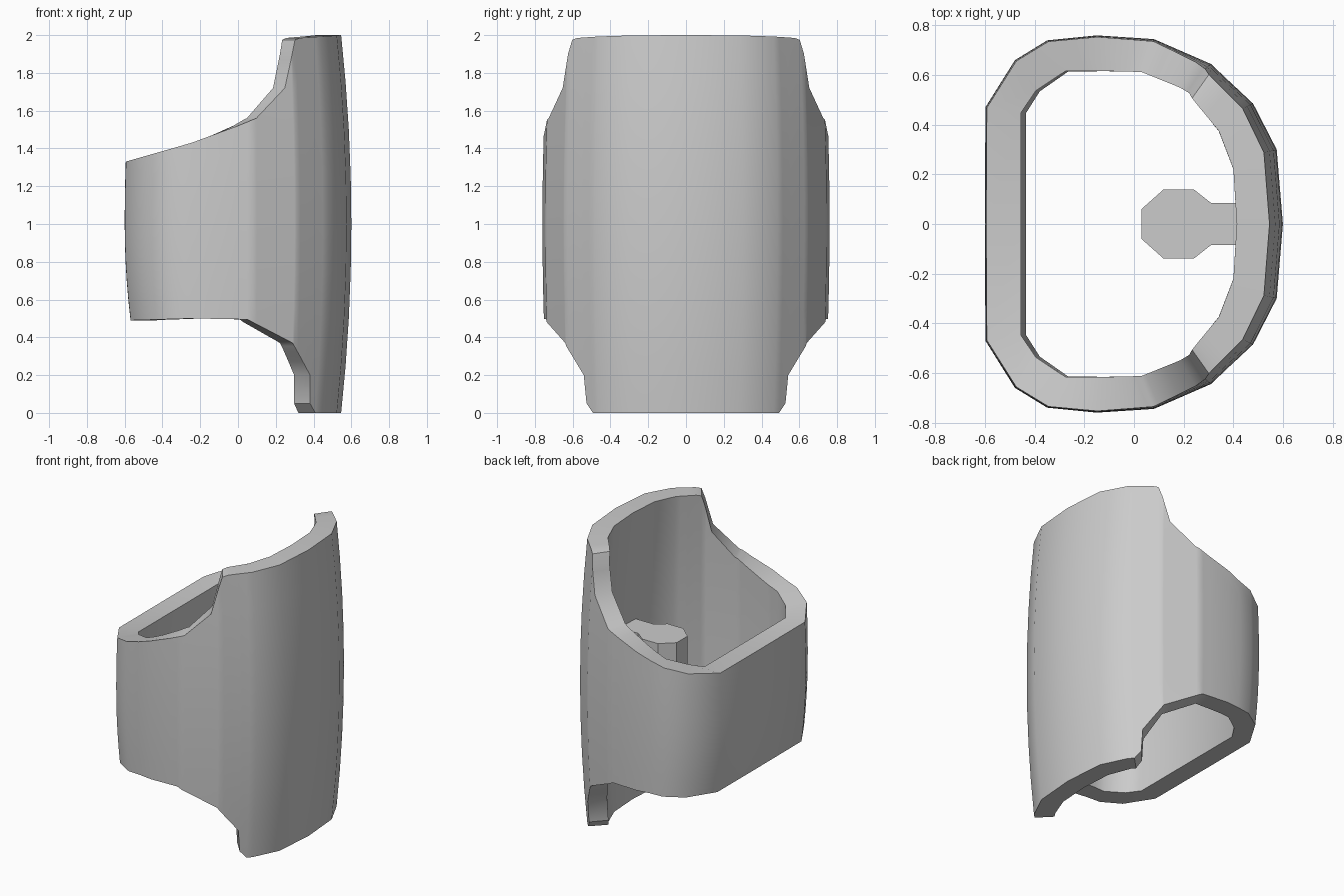
import bpy, bmesh

cube = bpy.data.objects.get("Cube")
if cube:
    bpy.data.objects.remove(cube, do_unlink=True)

grey = bpy.data.materials.new("plain grey")
grey.use_nodes = True
colour = (0.6, 0.6, 0.6, 1)
grey.diffuse_color = colour
grey.node_tree.nodes["Principled BSDF"].inputs["Base Color"].default_value = colour

# Half of the wall section: outer x, outer y, inner x, inner y
SECTION = [(-.6, 0, -.46, 0), (-.599, .47, -.46, .45), (-.48, .66, -.4, .54),
           (-.35, .74, -.28, .62), (-.15, .76, -.13, .622), (.08, .745, .03, .62),
           (.31, .645, .24, .545), (.48, .485, .375, .39), (.575, .3, .44, .23),
           (.6, 0, .455, 0)]
# Rim heights along x
TOP = [(-.6, 1.33), (-.25, 1.43), (0, 1.52), (.1, 1.56), (.26, 1.72),
       (.33, 1.975), (.36, 1.985), (.6, 2)]
BOTTOM = [(-.6, .49), (-.25, .5), (.05, .495), (.3, .37), (.405, .2),
          (.415, .05), (.45, 0), (.6, 0)]
ROWS = 8


def sample(table, x):
    """Interpolate a table along its first column."""
    for a, b in zip(table, table[1:]):
        if x <= b[0]:
            t = (x - a[0]) / (b[0] - a[0])
            return [p + (q - p) * t for p, q in zip(a, b)]
    return list(table[-1])


def bulge(x, y, z):
    """Barrel shape: the section narrows towards both ends."""
    d = (z - 1) ** 2
    kx = .2 if x < 0 and z < 1 else .09
    return x * (1 - kx * d), y * (1 - .04 * d), z


def finish(bm, name):
    bmesh.ops.recalc_face_normals(bm, faces=bm.faces)
    mesh = bpy.data.meshes.new(name)
    bm.to_mesh(mesh)
    bm.free()
    mesh.materials.append(grey)
    obj = bpy.data.objects.new(name, mesh)
    bpy.context.collection.objects.link(obj)
    return obj


# Curved wall: a closed strip of columns, each a ring around the wall thickness
xs = sorted({row[0] for row in SECTION + TOP + BOTTOM})
half = [(x, 1) for x in xs]
columns = half + [(x, -1) for x in reversed(xs[1:-1])]
bm = bmesh.new()
rings = []
for x, side in columns:
    ox, oy, ix, iy = sample(SECTION, x)
    low, high = sample(BOTTOM, x)[1], sample(TOP, x)[1]
    heights = [low + (high - low) * i / ROWS for i in range(ROWS + 1)]
    ring = [bulge(ox, oy * side, z) for z in heights]
    ring += [bulge(ix, iy * side, z) for z in reversed(heights)]
    rings.append([bm.verts.new(p) for p in ring])
for a, b in zip(rings, rings[1:] + rings[:1]):
    for i in range(len(a)):
        j = (i + 1) % len(a)
        bm.faces.new((a[i], b[i], b[j], a[j]))
wall = finish(bm, "curved_wall")
bpy.context.view_layer.objects.active = wall
wall.select_set(True)
bpy.ops.object.shade_smooth_by_angle(angle=.6)

# Inner key: a chamfered head on a narrow neck that joins the wall
edge = [(.03, .06), (.12, .14), (.24, .14), (.31, .085), (.5, .085)]
outline = edge + [(x, -y) for x, y in reversed(edge)]
bm = bmesh.new()
base = bm.faces.new([bm.verts.new((x, y, .5)) for x, y in outline])
new = bmesh.ops.extrude_face_region(bm, geom=[base])["geom"]
bmesh.ops.translate(bm, vec=(0, 0, .72),
                    verts=[v for v in new if isinstance(v, bmesh.types.BMVert)])
finish(bm, "inner_key")
